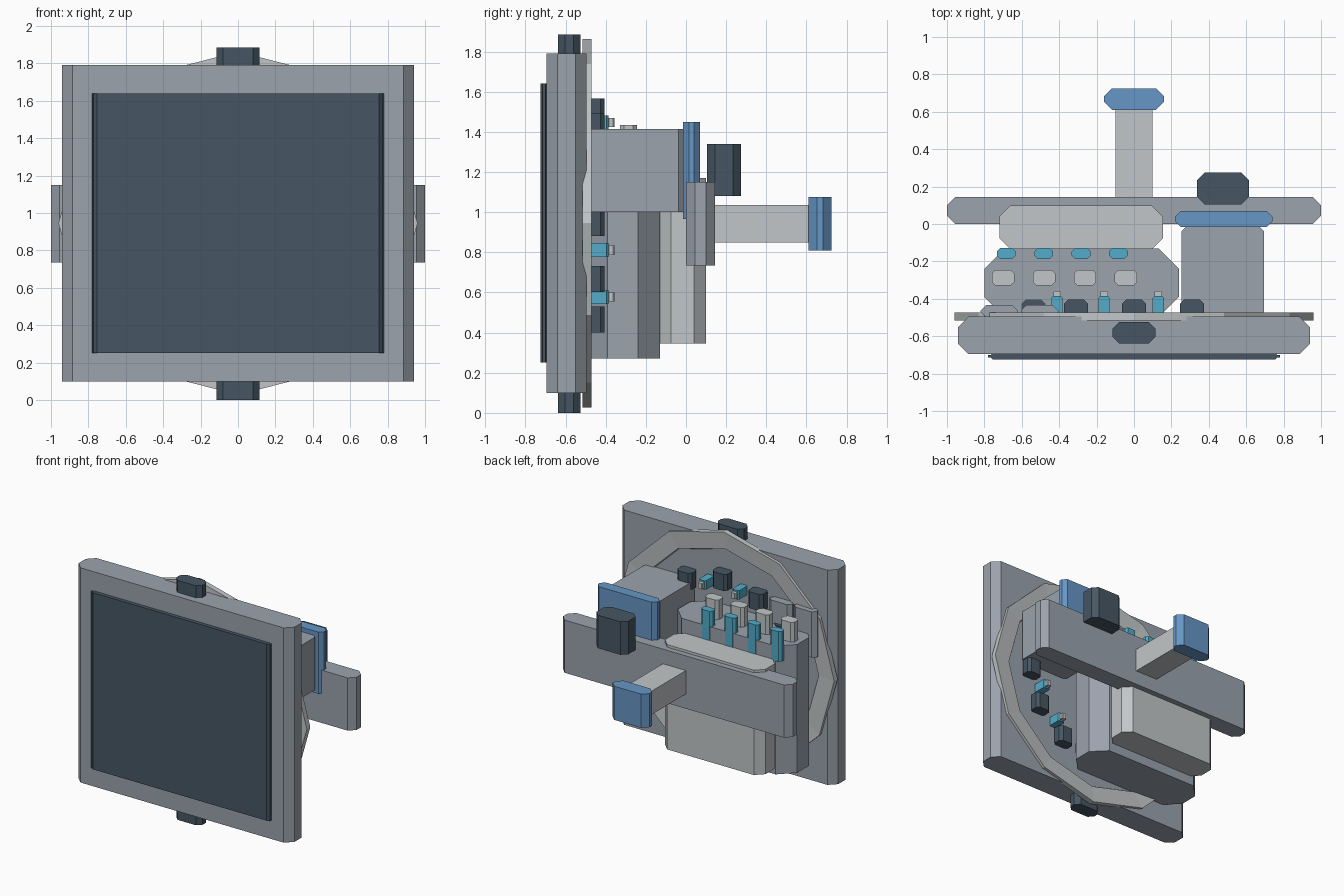
import bpy, bmesh, math

if "Cube" in bpy.data.objects:
    bpy.data.objects.remove(bpy.data.objects["Cube"])


def material(name, rgb):
    m = bpy.data.materials.new(name)
    lin = [((c / 255 + 0.055) / 1.055) ** 2.4 for c in rgb]
    m.diffuse_color = (*lin, 1)
    m.use_nodes = True
    m.node_tree.nodes["Principled BSDF"].inputs["Base Color"].default_value = m.diffuse_color
    return m


GREY = material("mid grey", (155, 163, 173))
LIGHT = material("light grey", (194, 198, 200))
DARK = material("dark slate", (70, 86, 99))
BLUE = material("blue", (102, 150, 197))
TEAL = material("teal", (82, 172, 202))


def finish(name, bm, mat):
    bmesh.ops.recalc_face_normals(bm, faces=bm.faces)
    me = bpy.data.meshes.new(name)
    bm.to_mesh(me)
    bm.free()
    me.materials.append(mat)
    ob = bpy.data.objects.new(name, me)
    bpy.context.collection.objects.link(ob)
    return ob


def block(name, mat, x0, x1, y0, y1, z0, z1, c=0.0):
    """Upright prism, its four vertical edges cut by chamfer c."""
    if c:
        pts = [(x0 + c, y0), (x1 - c, y0), (x1, y0 + c), (x1, y1 - c),
               (x1 - c, y1), (x0 + c, y1), (x0, y1 - c), (x0, y0 + c)]
    else:
        pts = [(x0, y0), (x1, y0), (x1, y1), (x0, y1)]
    bm = bmesh.new()
    low = [bm.verts.new((x, y, z0)) for x, y in pts]
    top = [bm.verts.new((x, y, z1)) for x, y in pts]
    bm.faces.new(low)
    bm.faces.new(top)
    n = len(pts)
    for i in range(n):
        j = (i + 1) % n
        bm.faces.new((low[i], low[j], top[j], top[i]))
    return finish(name, bm, mat)


def ring(name, mat, rx, rz, cz, profile, n=12):
    """Elliptical ring facing y; profile holds (radius factor, y)."""
    bm = bmesh.new()
    loops = []
    for i in range(n):
        a = math.tau * i / n
        loops.append([bm.verts.new((rx * f * math.cos(a), y, cz + rz * f * math.sin(a)))
                      for f, y in profile])
    k = len(profile)
    for i in range(n):
        p, q = loops[i], loops[(i + 1) % n]
        for j in range(k):
            bm.faces.new((p[j], q[j], q[(j + 1) % k], p[(j + 1) % k]))
    return finish(name, bm, mat)


# Front panel, screen and the lugs above and below
block("front_panel", GREY, -0.94, 0.94, -0.695, -0.495, 0.10, 1.79, 0.055)
block("screen", DARK, -0.78, 0.78, -0.725, -0.69, 0.25, 1.64, 0.025)
block("top_lug", DARK, -0.115, 0.115, -0.638, -0.525, 1.78, 1.885, 0.035)
block("bottom_lug", DARK, -0.115, 0.115, -0.638, -0.525, 0.0, 0.11, 0.035)

# Twelve-sided rear ring with a back face sloping inward
CZ = 0.945
ring("rear_ring", LIGHT, 0.96, 0.917, CZ,
     [(1.0, -0.515), (1.0, -0.472), (0.85, -0.485), (0.83, -0.515)])

# Dark blocks and small studs spaced around the ring centre
for i in range(12):
    a = math.tau * i / 12
    x, z = 0.62 * math.cos(a), CZ + 0.555 * math.sin(a)
    block("ring_block", DARK, x - 0.064, x + 0.064, -0.5, -0.405, z - 0.065, z + 0.065, 0.022)
    a += math.tau / 24
    x, z = 0.56 * math.cos(a) - 0.015, CZ + 0.52 * math.sin(a)
    block("stud", TEAL, x - 0.03, x + 0.03, -0.5, -0.385, z - 0.035, z + 0.035, 0.01)
    block("stud_tip", LIGHT, x - 0.02, x + 0.02, -0.39, -0.357, z - 0.023, z + 0.023, 0.006)

# Rear housing, its light cover and the side modules
block("housing", GREY, -0.80, 0.24, -0.50, -0.13, 0.27, 1.28, 0.11)
block("housing_cover", LIGHT, -0.72, 0.155, -0.135, 0.10, 0.345, 1.17, 0.06)
for x in (-0.72, -0.505):
    block("side_module", GREY, x - 0.1, x + 0.1, -0.50, -0.433, 1.1, 1.46, 0.03)

# Pegs standing on the housing
for i in range(4):
    x = -0.70 + 0.219 * i
    block("white_peg", LIGHT, x - 0.06, x + 0.06, -0.33, -0.245, 1.27, 1.435, 0.02)
    x = -0.683 + 0.2 * i
    block("teal_peg", TEAL, x - 0.05, x + 0.05, -0.187, -0.128, 1.165, 1.40, 0.018)

# Cross beam with its arm and end cap
block("cross_beam", GREY, -1.0, 1.0, 0.0, 0.145, 0.735, 1.15, 0.045)
block("arm", LIGHT, -0.10, 0.10, 0.14, 0.615, 0.85, 1.035)
block("arm_cap", BLUE, -0.16, 0.16, 0.61, 0.725, 0.81, 1.075, 0.042)

# Side box with blue plate and dark knob
block("side_box", GREY, 0.255, 0.695, -0.50, -0.008, 1.0, 1.415, 0.03)
block("blue_plate", BLUE, 0.22, 0.74, -0.015, 0.07, 0.965, 1.45, 0.03)
block("dark_knob", DARK, 0.338, 0.615, 0.105, 0.275, 1.08, 1.34, 0.04)
